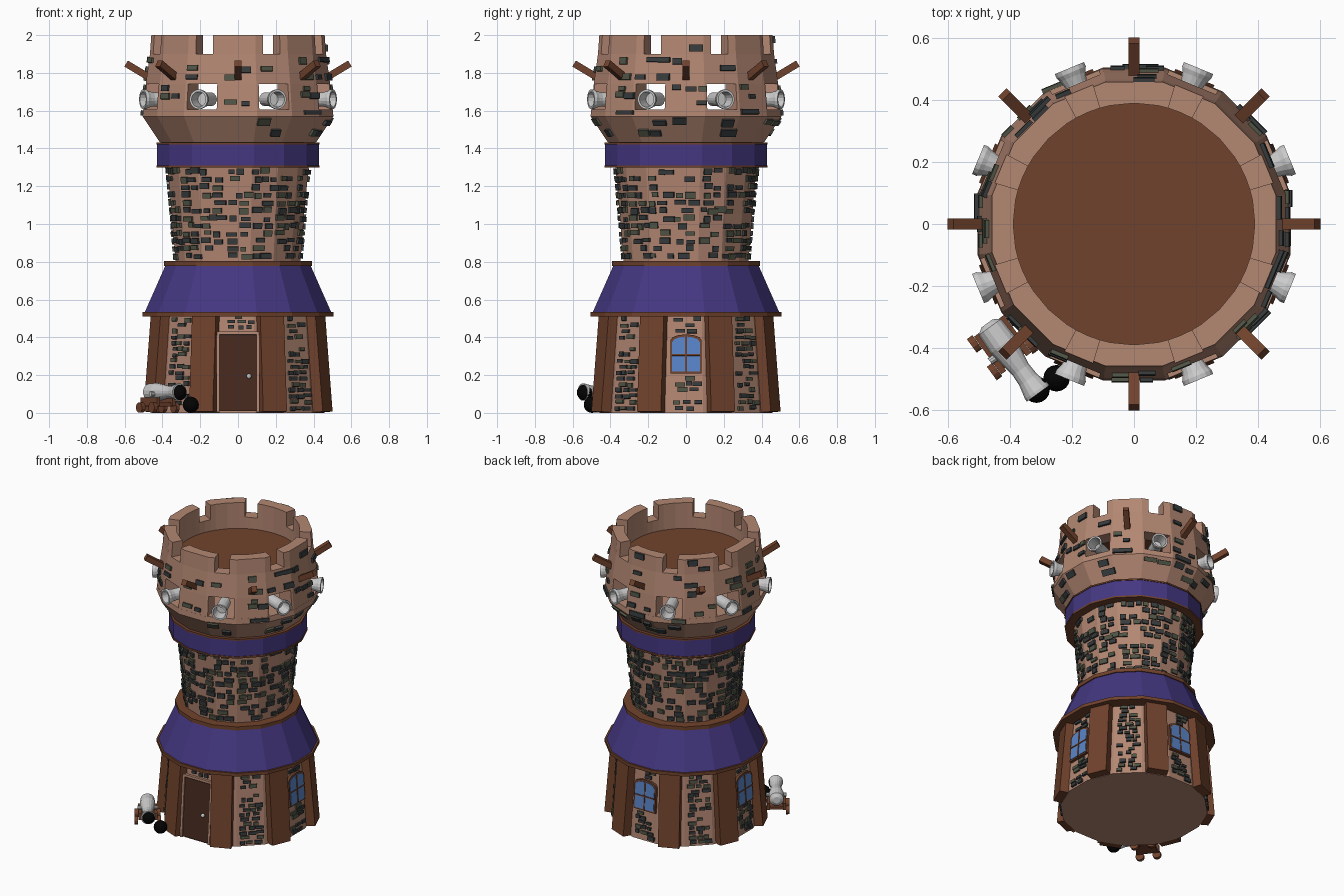
import bpy, bmesh, random
from math import radians as rad, cos, sin, tan, atan2, pi
from mathutils import Matrix, Vector

if "Cube" in bpy.data.objects:
    bpy.data.objects.remove(bpy.data.objects["Cube"])

random.seed(7)
HALF = 11.25  # half the angle of one side of the 16-sided tower


def material(name, r, g, b):
    m = bpy.data.materials.new(name)
    m.diffuse_color = [(c / 255) ** 2.2 for c in (r, g, b)] + [1]
    m.use_nodes = True
    m.node_tree.nodes["Principled BSDF"].inputs["Base Color"].default_value = m.diffuse_color
    return m


STONE = material("stone", 178, 134, 114)
WOOD = material("wood", 112, 68, 48)
DOOR = material("dark_wood", 72, 46, 36)
CLOTH = material("purple", 70, 58, 128)
BRICK = material("dark_brick", 58, 62, 63)
MOSS = material("moss_brick", 82, 86, 72)
GLASS = material("glass", 90, 132, 200)
METAL = material("pale_metal", 190, 190, 190)
BLACK = material("black_iron", 12, 12, 12)


def finish(name, bm, *mats):
    bmesh.ops.recalc_face_normals(bm, faces=bm.faces)
    me = bpy.data.meshes.new(name)
    bm.to_mesh(me)
    bm.free()
    for m in mats:
        me.materials.append(m)
    ob = bpy.data.objects.new(name, me)
    bpy.context.collection.objects.link(ob)
    return ob


def place(a, r, z, tilt=0, u=0):
    """Local frame on the wall: x along wall, -y outward, z up. Azimuth from the front."""
    a = rad(a)
    p = Vector((sin(a) * r + cos(a) * u, -cos(a) * r + sin(a) * u, z))
    return Matrix.Translation(p) @ Matrix.Rotation(a, 4, 'Z') @ Matrix.Rotation(tilt, 4, 'X')


def box(bm, m, sx, sy, sz, mat=0):
    g = bmesh.ops.create_cube(bm, size=1, matrix=m @ Matrix.Diagonal((sx, sy, sz, 1)))
    for f in {f for v in g['verts'] for f in v.link_faces}:
        f.material_index = mat


def lathe(bm, profile, seg=16, m=Matrix(), closed=False):
    """Profile of (apothem, z), flat side towards each axis."""
    k = 1 / cos(pi / seg)
    rings = [[bm.verts.new(m @ Vector((r * k * cos((i + .5) * 2 * pi / seg),
                                       r * k * sin((i + .5) * 2 * pi / seg), z)))
              for i in range(seg)] for r, z in profile]
    pairs = list(zip(rings, rings[1:])) + ([(rings[-1], rings[0])] if closed else [])
    for lo, hi in pairs:
        for i in range(seg):
            j = (i + 1) % seg
            bm.faces.new((lo[i], lo[j], hi[j], hi[i]))
    if not closed:
        bm.faces.new(rings[0])
        bm.faces.new(rings[-1])


def turned(name, profile, mat, closed=False):
    bm = bmesh.new()
    lathe(bm, profile, closed=closed)
    return finish(name, bm, mat)


def arc_block(bm, angles, z0, z1, r0, r1, rin):
    """Piece of crown wall: outside follows the 16-gon, inside is round."""
    secs = []
    for a in angles:
        k = 1 / cos(rad((a + HALF) % 22.5 - HALF))
        d = Vector((sin(rad(a)), -cos(rad(a)), 0))
        secs.append([bm.verts.new(d * r + Vector((0, 0, z)))
                     for r, z in ((rin, z0), (r0 * k, z0), (r1 * k, z1), (rin, z1))])
    for s, t in zip(secs, secs[1:]):
        for i in range(4):
            j = (i + 1) % 4
            bm.faces.new((s[i], s[j], t[j], t[i]))
    bm.faces.new(secs[0])
    bm.faces.new(secs[-1])


def bricks(name, faces, z0, r0, z1, r1, rows, fill, wmin, wmax, margin=.0, thick=.024):
    """Rows of random brick slabs on flat wall sides leaning from r0 to r1."""
    bm = bmesh.new()
    tilt = atan2(r1 - r0, z1 - z0)
    step = (z1 - z0) / rows
    for a in faces:
        for row in range(rows):
            z = z0 + (row + .5) * step
            r = r0 + (r1 - r0) * (z - z0) / (z1 - z0)
            lim = r * tan(rad(HALF)) - margin
            u = -lim + random.uniform(0, .03)
            while u < lim - wmin * .6:
                w = random.uniform(wmin, wmax)
                if random.random() < fill:
                    box(bm, place(a, r, z + random.uniform(-.15, .15) * step, tilt,
                                  min(u + w / 2, lim - w / 2 + .01)),
                        w, thick, min(step * .75, .04) * random.uniform(.7, 1.1),
                        int(random.random() < .35))
                u += w + random.uniform(.006, .025)
    finish(name, bm, BRICK, MOSS)


ALL = [22.5 * i for i in range(16)]
ODD, EVEN = ALL[1::2], ALL[0::2]

# Lower storey
turned("lower_wall", [(.458, 0), (.42, .53)], STONE)
LEAN = atan2(-.038, .53)
bm = bmesh.new()
for a in ODD:
    box(bm, place(a, .4525, .263, atan2(-.043, .52)), .136, .08, .52)
finish("wall_planks", bm, WOOD)
bricks("lower_bricks", [45, 135, 225, 315], .01, .458, .51, .421, 16, .8, .025, .055, .015)
bricks("window_wall_bricks_low", [90, 180, 270], .01, .458, .2, .443, 6, .7, .025, .055, .015)
bricks("window_wall_bricks_high", [90, 180, 270], .42, .427, .51, .421, 3, .7, .025, .055, .015)
bricks("lintel_bricks", [0], .44, .426, .52, .421, 3, .7, .025, .05, .005)

# Door with frame and knob
m = place(0, .4435, .212, LEAN)
bm = bmesh.new()
box(bm, m @ Matrix.Translation((0, 0, -.003)), .2, .024, .4)
finish("door", bm, DOOR)
bm = bmesh.new()
for s in (-1, 1):
    box(bm, m @ Matrix.Translation((s * .106, 0, 0)), .016, .04, .42)
box(bm, m @ Matrix.Translation((0, 0, .21)), .228, .04, .016)
finish("door_frame", bm, STONE)
bm = bmesh.new()
bmesh.ops.create_uvsphere(bm, u_segments=10, v_segments=6, radius=.014,
                          matrix=m @ Matrix.Translation((.058, -.026, -.02)))
finish("door_knob", bm, METAL)


# Arched windows
def arched(bm, m, w, h, rise, y):
    pts = [(-w, -h), (w, -h)] + [(w * cos(t * pi / 6), h + rise * sin(t * pi / 6)) for t in range(7)]
    f = bm.faces.new([bm.verts.new(m @ Vector((x, .01, z))) for x, z in pts])
    g = bmesh.ops.extrude_face_region(bm, geom=[f])
    d = m.to_3x3() @ Vector((0, y - .01, 0))
    bmesh.ops.translate(bm, verts=[v for v in g['geom'] if isinstance(v, bmesh.types.BMVert)], vec=d)


frame, glass = bmesh.new(), bmesh.new()
for a in (90, 180, 270):
    m = place(a, .437, .295, LEAN)
    arched(frame, m, .083, .088, .032, -.018)
    arched(glass, m, .073, .078, .03, -.021)
    box(frame, m @ Matrix.Translation((0, -.012, .012)), .008, .026, .19)
    box(frame, m @ Matrix.Translation((0, -.012, .01)), .148, .026, .008)
finish("window_frames", frame, WOOD)
finish("window_glass", glass, GLASS)

# Purple skirt with wooden rims
turned("skirt", [(.495, .53), (.382, .785)], CLOTH)
turned("skirt_lower_rim", [(.505, .51), (.505, .533)], WOOD)
turned("skirt_upper_rim", [(.392, .778), (.392, .803)], WOOD)

# Brick-covered shaft
turned("shaft", [(.33, .79), (.35, 1.05), (.375, 1.31)], STONE)
bricks("shaft_bricks_low", ALL, .81, .331, 1.05, .35, 6, .75, .03, .065)
bricks("shaft_bricks_high", ALL, 1.05, .35, 1.3, .374, 6, .75, .03, .065)

# Purple band
turned("band", [(.428, 1.308), (.428, 1.425)], CLOTH)
turned("band_lower_rim", [(.432, 1.298), (.432, 1.31)], WOOD)
turned("band_upper_rim", [(.432, 1.422), (.432, 1.432)], WOOD)

# Flared crown: sill, columns between gun ports, parapet and merlons
turned("crown_flare", [(.39, 1.42), (.415, 1.435), (.505, 1.57), (.502, 1.607)], STONE)
cols, merlons = bmesh.new(), bmesh.new()
for a in EVEN:
    arc_block(cols, [a + d for d in (-12.8, -HALF, -4, 4, HALF, 12.8)], 1.6, 1.742, .502, .488, .39)
    arc_block(merlons, [a + d for d in (-16.5, -HALF, 0, HALF, 16.5)], 1.9, 2, .466, .459, .39)
finish("gun_port_columns", cols, STONE)
finish("merlons", merlons, STONE)
bm = bmesh.new()
for a in EVEN:
    arc_block(bm, [a + d for d in (-22.5, -16.5, -HALF, 0, HALF, 16.5, 22.5)], 1.742, 1.9, .488, .466, .39)
bmesh.ops.remove_doubles(bm, verts=bm.verts, dist=1e-4)
finish("parapet", bm, STONE)
bm = bmesh.new()
lathe(bm, [(.392, 1.79), (.392, 1.82)], 32)
finish("roof_floor", bm, WOOD)
bricks("parapet_bricks", ALL, 1.75, .487, 1.89, .467, 3, .2, .05, .09)
bricks("column_bricks", EVEN, 1.62, .5, 1.74, .488, 3, .28, .04, .07)
bricks("merlon_bricks", EVEN, 1.9, .466, 2, .459, 2, .15, .05, .08)
bricks("flare_bricks", ALL, 1.46, .432, 1.57, .505, 2, .25, .05, .09)
bricks("sill_bricks", ALL, 1.57, .505, 1.61, .502, 1, .3, .08, .13)

# Slanted wooden beams
bm = bmesh.new()
for a in EVEN:
    box(bm, place(a, .515, 1.803, rad(-31)), .037, .18, .037)
finish("beams", bm, WOOD)

# Cannons in the gun ports
bm = bmesh.new()
for a in ODD:
    lathe(bm, [(.03, 0), (.036, .01), (.037, .12), (.044, .145), (.051, .16), (.051, .175),
               (.04, .175), (.034, .1)], 16, place(a, .37, 1.66) @ Matrix.Rotation(pi / 2, 4, 'X'))
finish("gun_port_cannons", bm, METAL)

# Ground cannon with carriage, wheels and shot
c = Matrix.Translation((-.395, -.43, 0)) @ Matrix.Rotation(rad(36), 4, 'Z')
bm = bmesh.new()
lathe(bm, [(.022, -.135), (.045, -.12), (.048, -.05), (.046, -.04), (.032, .05), (.034, .09),
           (.045, .135), (.045, .145), (.034, .145), (.03, .09)], 16,
      c @ Matrix.Translation((0, 0, .11)) @ Matrix.Rotation(pi / 2, 4, 'X'))
lathe(bm, [(.012, -.065), (.012, .065)], 10,
      c @ Matrix.Translation((0, .03, .1)) @ Matrix.Rotation(pi / 2, 4, 'Y'))
finish("ground_cannon", bm, METAL)
bm = bmesh.new()
for s in (-1, 1):
    box(bm, c @ Matrix.Translation((s * .05, .05, .06)), .02, .15, .045)
    for y in (-.005, .105):
        lathe(bm, [(.027, -.011), (.027, .011)], 12,
              c @ Matrix.Translation((s * .072, y, .028)) @ Matrix.Rotation(pi / 2, 4, 'Y'))
box(bm, c @ Matrix.Translation((0, .05, .045)), .1, .13, .02)
finish("cannon_carriage", bm, WOOD)
bm = bmesh.new()
for p in ((-.315, -.535, .108), (-.25, -.498, .043)):
    bmesh.ops.create_uvsphere(bm, u_segments=16, v_segments=10, radius=.043, matrix=Matrix.Translation(p))
finish("cannon_balls", bm, BLACK)
